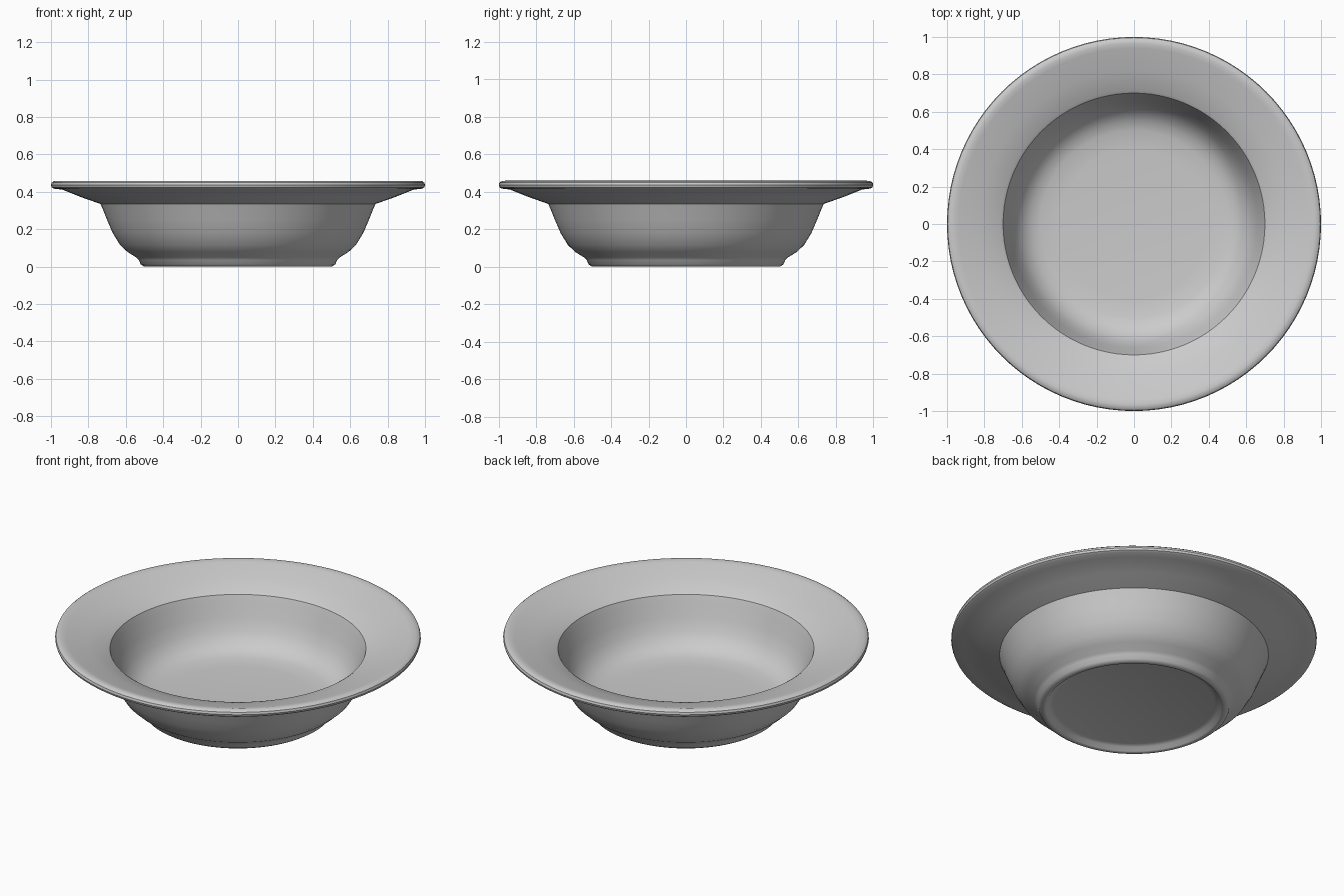
import bpy
import bmesh
import math

cube = bpy.data.objects.get("Cube")
if cube:
    bpy.data.objects.remove(cube, do_unlink=True)

# Glazed ceramic
ceramic = bpy.data.materials.new("grey_ceramic")
ceramic.use_nodes = True
colour = (0.6, 0.6, 0.6, 1)
ceramic.diffuse_color = colour
ceramic.node_tree.nodes["Principled BSDF"].inputs["Base Color"].default_value = colour


def lathe(name, profile, steps):
    """Spin a closed (radius, height) profile around the z axis."""
    bm = bmesh.new()
    verts = [bm.verts.new((r, 0, z)) for r, z in profile]
    edges = [bm.edges.new(pair) for pair in zip(verts, verts[1:])]
    bmesh.ops.spin(bm, geom=verts + edges, cent=(0, 0, 0), axis=(0, 0, 1),
                   angle=math.tau, steps=steps)
    bmesh.ops.remove_doubles(bm, verts=bm.verts, dist=0.0005)
    bmesh.ops.recalc_face_normals(bm, faces=bm.faces)
    mesh = bpy.data.meshes.new(name)
    bm.to_mesh(mesh)
    bm.free()
    obj = bpy.data.objects.new(name, mesh)
    bpy.context.collection.objects.link(obj)
    mesh.materials.append(ceramic)
    return obj


# Underside and foot ring, bowl wall, flared rim underside
outside = [(0, 0.03), (0.44, 0.03), (0.465, 0.022), (0.48, 0.004), (0.49, 0),
           (0.505, 0.002), (0.52, 0.012), (0.53, 0.035), (0.545, 0.05),
           (0.59, 0.078), (0.63, 0.115), (0.67, 0.18), (0.70, 0.25),
           (0.72, 0.30), (0.735, 0.335), (0.84, 0.372), (0.94, 0.412)]
# Rounded lip
lip = [(0.985, 0.417), (0.996, 0.424), (1, 0.436), (0.996, 0.449),
       (0.985, 0.457), (0.965, 0.459), (0.94, 0.453)]
# Rim top, bowl wall and floor
inside = [(0.82, 0.416), (0.715, 0.38), (0.70, 0.37), (0.685, 0.33),
          (0.66, 0.25), (0.63, 0.18), (0.595, 0.13), (0.55, 0.098),
          (0.50, 0.082), (0.40, 0.074), (0, 0.07)]

bowl = lathe("bowl", outside + lip + inside, 96)
bpy.ops.object.select_all(action="DESELECT")
bowl.select_set(True)
bpy.context.view_layer.objects.active = bowl
bpy.ops.object.shade_smooth_by_angle(angle=math.radians(35))
